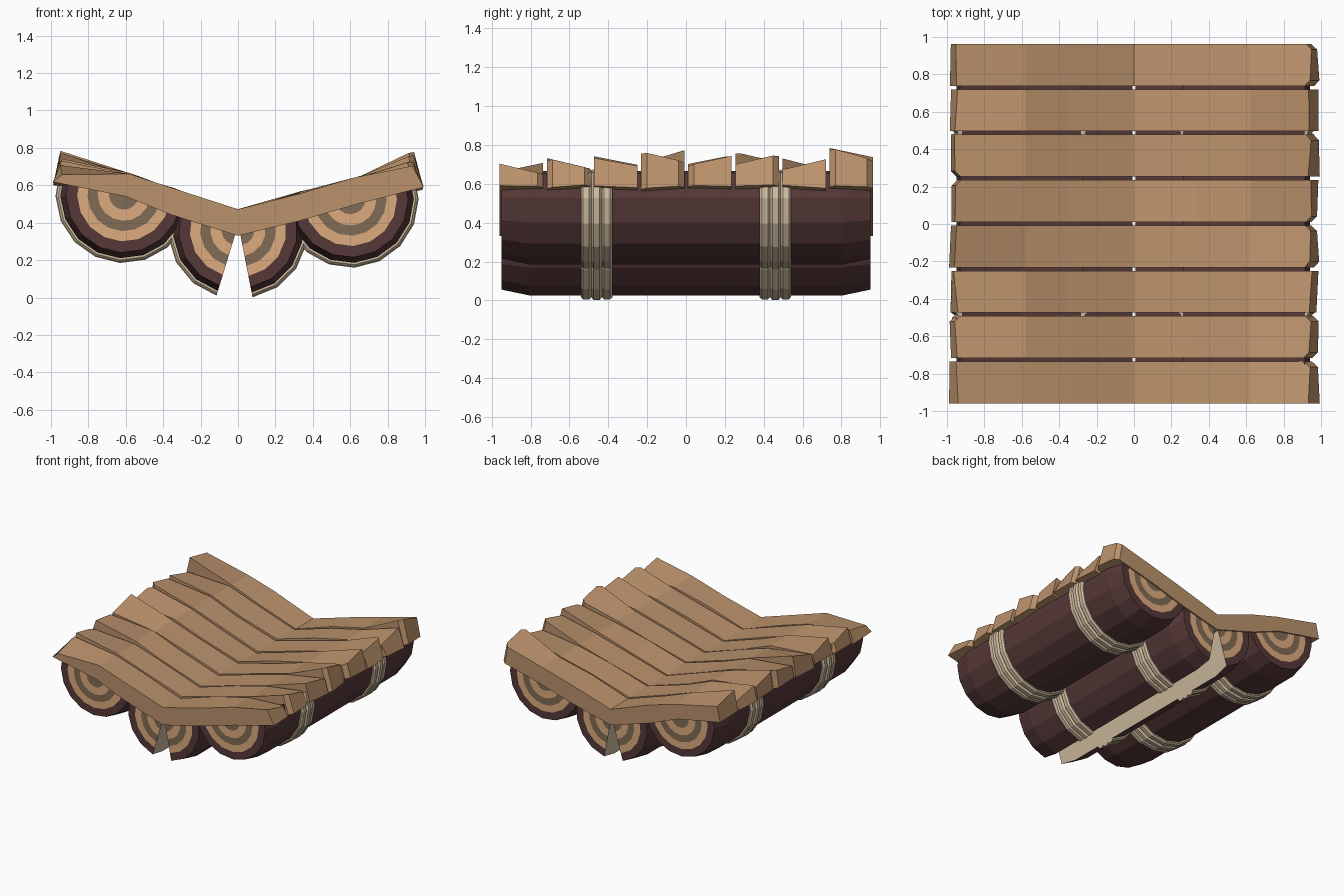
import bpy, bmesh, math, random

if "Cube" in bpy.data.objects:
    bpy.data.objects.remove(bpy.data.objects["Cube"])

random.seed(4)


def mat(name, rgb):
    m = bpy.data.materials.new(name)
    m.diffuse_color = (*rgb, 1)
    m.use_nodes = True
    m.node_tree.nodes["Principled BSDF"].inputs["Base Color"].default_value = m.diffuse_color
    return m


PLANK = mat("plank wood", (0.50, 0.29, 0.15))
BARK = mat("bark", (0.095, 0.04, 0.04))
LIGHT = mat("light ring", (0.73, 0.41, 0.21))
DARK = mat("dark ring", (0.22, 0.15, 0.09))
ROPE = mat("rope", (0.65, 0.52, 0.36))


def finish(name, bm, mats):
    bmesh.ops.recalc_face_normals(bm, faces=bm.faces)
    me = bpy.data.meshes.new(name)
    bm.to_mesh(me)
    bm.free()
    for m in mats:
        me.materials.append(m)
    ob = bpy.data.objects.new(name, me)
    bpy.context.collection.objects.link(ob)
    return ob


def arc(bm, c, r, y, a0, a1, n):
    out = []
    for i in range(n + 1):
        a = math.radians(a0 + (a1 - a0) * i / n)
        out.append(bm.verts.new((c[0] + r * math.cos(a), y, c[1] + r * math.sin(a))))
    return out


# Logs: sector lofted along y, with growth rings on both ends
RINGS = [(0.0, 0), (0.08, 1), (0.14, 2), (0.195, 1), (0.25, 2), (0.31, 0)]


def log(name, c, a0, a1, n, first_mat, last_mat):
    bm = bmesh.new()
    path = [(r, -0.95, m) for r, m in RINGS[1:]]
    # material of the strip that ends at each ring
    path = [(0.08, -0.95, 2), (0.14, -0.95, 1), (0.195, -0.95, 2), (0.25, -0.95, 1),
            (0.31, -0.95, 0), (0.34, -0.81, 0), (0.34, 0.81, 0), (0.31, 0.95, 0),
            (0.25, 0.95, 0), (0.195, 0.95, 1), (0.14, 0.95, 2), (0.08, 0.95, 1)]
    loops = [arc(bm, c, r, y, a0, a1, n) for r, y, _ in path]
    for k in range(1, len(path)):
        for i in range(n):
            f = bm.faces.new((loops[k-1][i], loops[k-1][i+1], loops[k][i+1], loops[k][i]))
            f.material_index = path[k][2]
    mids = [bm.verts.new((c[0], y, c[1])) for y in (-0.95, 0.95)]
    for loop, mid in ((loops[0], mids[0]), (loops[-1], mids[1])):
        for i in range(n):
            bm.faces.new((mid, loop[i], loop[i+1])).material_index = 2
    # flat split faces from the heart to the bark
    for idx, m in ((0, first_mat), (n, last_mat)):
        f = bm.faces.new([mids[0]] + [l[idx] for l in loops] + [mids[1]])
        f.material_index = m
    finish(name, bm, [BARK, LIGHT, DARK, ROPE])


# Rope bindings: three chamfered strands at two places on every log
def ropes(name, c, a0, a1, n):
    bm = bmesh.new()
    for yc in (-0.46, 0.46):
        for s in (-1, 0, 1):
            r = 0.362 + (0.004 if s == 0 else 0)
            y = yc + s * 0.054
            section = [(0.33, -0.027), (0.35, -0.027), (r, -0.015),
                       (r, 0.015), (0.35, 0.027), (0.33, 0.027)]
            loops = [arc(bm, c, q, y + dy, a0, a1, n) for q, dy in section]
            for k in range(6):
                p, q = loops[k], loops[(k + 1) % 6]
                for i in range(n):
                    bm.faces.new((p[i], p[i+1], q[i+1], q[i]))
            for i in (0, n):
                bm.faces.new([l[i] for l in loops])
    finish(name, bm, [ROPE])


for name, c, a0, a1, n, m0, m1 in (
        ("left_log", (-0.61, 0.55), 160, 352, 9, 0, 0),
        ("right_log", (0.60, 0.525), 187, 382, 9, 0, 0),
        ("left_split_log", (-0.008, 0.36), 163, 253, 4, 0, 3),
        ("right_split_log", (0.008, 0.36), 281, 371, 4, 3, 0)):
    log(name, c, a0, a1, n, m0, m1)
    ropes(name + "_rope", c, a0, a1, n)

# Deck planks: sagging V stations as top x, top z, bottom x, bottom z
STATIONS = [(-0.95, 0.725, -0.995, 0.61), (-0.58, 0.66, -0.60, 0.54),
            (-0.35, 0.58, -0.35, 0.44), (0, 0.465, 0, 0.33),
            (0.33, 0.56, 0.33, 0.41), (0.62, 0.635, 0.64, 0.50),
            (0.94, 0.72, 0.995, 0.585)]
RISE = [-0.01, 0.01, 0.02, 0.04, 0.025, 0.035, 0.01, 0.06]

for p in range(8):
    bm = bmesh.new()
    yc = -0.847 + p * 0.2425
    loops = []
    for k, (xt, zt, xb, zb) in enumerate(STATIONS):
        end = k in (0, 6)
        inward = 1 if k == 0 else -1
        chipped = random.randint(0, 1)
        if p == 7:
            chipped = 1
        loop = []
        for j, s in enumerate((-1, 1)):
            x, z = xb, zb
            if end:
                x += inward * random.uniform(0, 0.02)
                z += random.uniform(-0.01, 0.015)
            loop.append(bm.verts.new((x, yc + s * 0.112, z)))
        for j, s in ((1, 1), (0, -1)):
            x, z = xt, zt + random.uniform(-0.008, 0.008)
            if end:
                z += RISE[p] - (0.055 if j == chipped else 0)
                x += inward * random.uniform(-0.015, 0.01)
            loop.append(bm.verts.new((x, yc + s * 0.112, z)))
        loops.append(loop)
    for a, b in zip(loops, loops[1:]):
        for j in range(4):
            bm.faces.new((a[j], a[(j+1) % 4], b[(j+1) % 4], b[j]))
    bm.faces.new(loops[0])
    bm.faces.new(loops[-1])
    # slanted chips at the plank corners
    bm.edges.ensure_lookup_table()
    ends = [e for e in bm.edges if all(v in loops[0] or v in loops[-1] for v in e.verts)
            and abs(e.verts[0].co.x - e.verts[1].co.x) > 0.02
            and random.random() < 0.5]
    bmesh.ops.bevel(bm, geom=ends, offset=0.03, segments=1, affect='EDGES')
    finish("deck_plank_%d" % (p + 1), bm, [PLANK])
